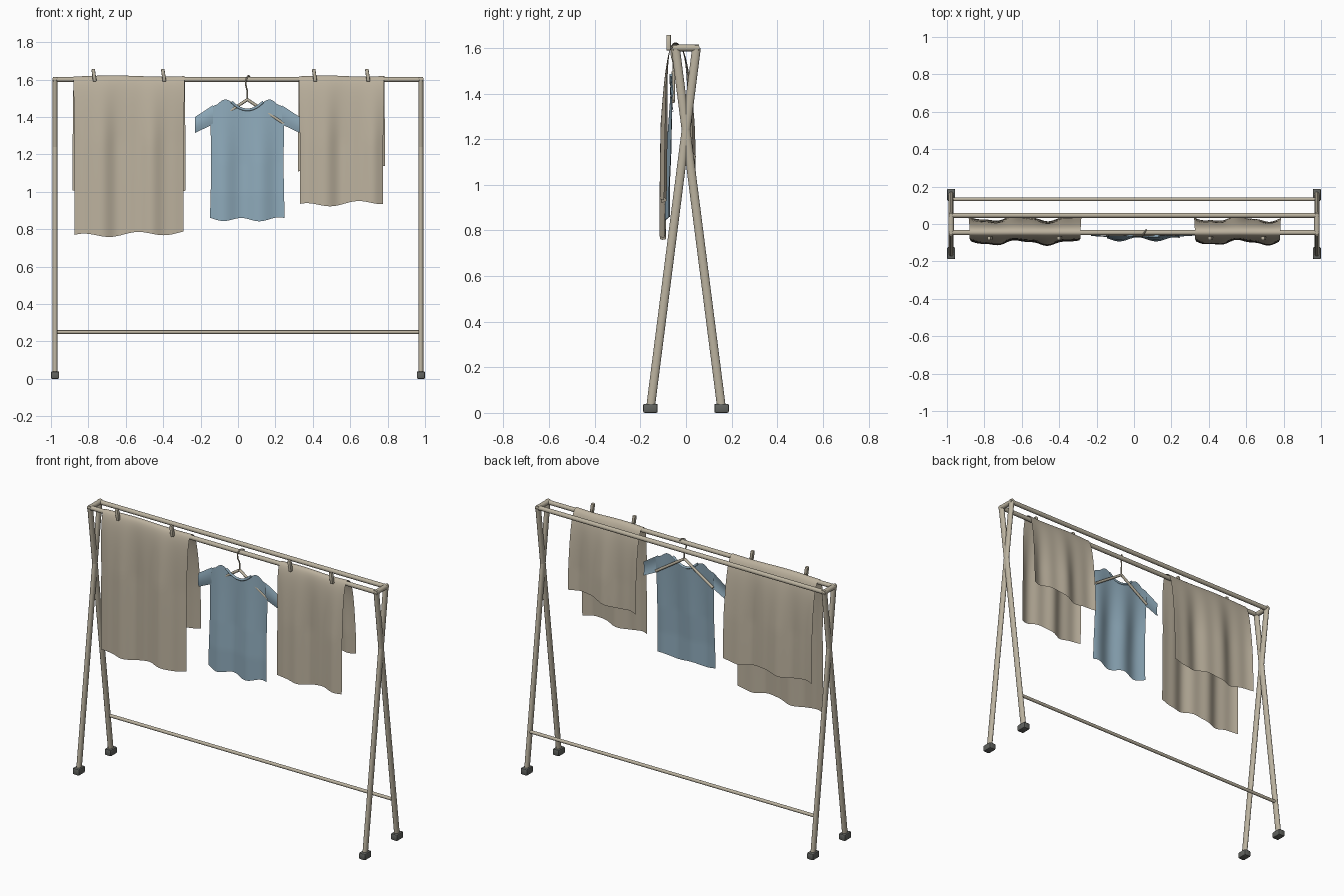
import bpy, bmesh, math
from mathutils import Vector

cube = bpy.data.objects.get("Cube")
if cube:
    bpy.data.objects.remove(cube, do_unlink=True)


def material(name, rgb):
    m = bpy.data.materials.new(name)
    m.use_nodes = True
    m.diffuse_color = (*rgb, 1)
    m.node_tree.nodes["Principled BSDF"].inputs["Base Color"].default_value = (*rgb, 1)
    return m


FRAME = material("beige metal", (0.50, 0.45, 0.35))
LINEN = material("linen cloth", (0.50, 0.44, 0.34))
BLUE = material("blue cloth", (0.27, 0.40, 0.49))
RUBBER = material("dark grey rubber", (0.12, 0.125, 0.115))


def make(name, bm, mat, smooth=True):
    mesh = bpy.data.meshes.new(name)
    bm.to_mesh(mesh)
    bm.free()
    mesh.materials.append(mat)
    ob = bpy.data.objects.new(name, mesh)
    bpy.context.collection.objects.link(ob)
    if smooth:
        bpy.ops.object.select_all(action="DESELECT")
        ob.select_set(True)
        bpy.context.view_layer.objects.active = ob
        bpy.ops.object.shade_smooth_by_angle(angle=math.radians(40))
    return ob


def rod(name, a, b, rx, ry=None, mat=FRAME, sides=16):
    """Capped cylinder from a to b, optionally oval."""
    a, b = Vector(a), Vector(b)
    bm = bmesh.new()
    bmesh.ops.create_cone(bm, cap_ends=True, segments=sides, radius1=1, radius2=1, depth=1)
    bmesh.ops.scale(bm, vec=(rx, ry or rx, (b - a).length), verts=bm.verts)
    ob = make(name, bm, mat)
    ob.rotation_mode = "QUATERNION"
    ob.rotation_quaternion = Vector((0, 0, 1)).rotation_difference(b - a)
    ob.location = (a + b) / 2
    return ob


def block(name, centre, size, bevel, mat, tilt=(0, 0, 0)):
    bm = bmesh.new()
    bmesh.ops.create_cube(bm, size=1)
    bmesh.ops.scale(bm, vec=size, verts=bm.verts)
    bmesh.ops.bevel(bm, geom=bm.edges[:], offset=bevel, segments=2, affect="EDGES", profile=0.5)
    ob = make(name, bm, mat)
    ob.location, ob.rotation_euler = centre, tilt
    return ob


def wire(name, points, radius, mat):
    """Round wire through points, as a smooth curve."""
    cu = bpy.data.curves.new(name, "CURVE")
    cu.dimensions = "3D"
    cu.bevel_depth, cu.bevel_resolution, cu.use_fill_caps = radius, 3, True
    sp = cu.splines.new("BEZIER")
    sp.bezier_points.add(len(points) - 1)
    for p, co in zip(sp.bezier_points, points):
        p.co = co
        p.handle_left_type = p.handle_right_type = "AUTO"
    cu.materials.append(mat)
    ob = bpy.data.objects.new(name, cu)
    bpy.context.collection.objects.link(ob)
    return ob


def sheet(name, func, nu, nv, mat):
    """Cloth surface from func(u, v), both 0 to 1."""
    bm = bmesh.new()
    rows = [[bm.verts.new(func(i / nu, j / nv)) for i in range(nu + 1)] for j in range(nv + 1)]
    for r, s in zip(rows, rows[1:]):
        for i in range(nu):
            bm.faces.new((r[i], r[i + 1], s[i + 1], s[i]))
    bmesh.ops.recalc_face_normals(bm, faces=bm.faces)
    return make(name, bm, mat)


# Crossed legs, feet and end bars
RAIL_Y, TOP, FOOT_Y, END = 0.046, 1.6, 0.156, 0.978
for side, sx in (("left", 1), ("right", -1)):
    x = sx * END
    for part, sy in (("front", -1), ("back", 1)):
        rod(f"{part}_leg_{side}", (x, sy * FOOT_Y, 0.02), (x, -sy * RAIL_Y, TOP), 0.0135, 0.019)
        block(f"{part}_foot_{side}", (x, sy * FOOT_Y, 0.02), (0.044, 0.064, 0.04), 0.007, RUBBER)
    rod(f"end_bar_{side}", (x, -RAIL_Y - 0.012, TOP), (x, RAIL_Y + 0.012, TOP), 0.015)

# Long rails
for part, sy in (("front", -1), ("back", 1)):
    rod(f"{part}_rail", (-END - 0.01, sy * RAIL_Y, TOP), (END + 0.01, sy * RAIL_Y, TOP), 0.0135)
rod("lower_rail", (-END, 0.132, 0.25), (END, 0.132, 0.25), 0.010)


# Towels draped over the front rail
def towel(name, x0, x1, front_z, back_z, back_slope, folds, phase):
    def func(u, v):
        t = 2 * v - 1                      # -1 front hem, 0 rail, 1 back hem
        front = t < 0
        wave = math.sin(folds * math.tau * u + phase) + 0.35 * math.sin(2.3 * folds * math.tau * u)
        hem = front_z + 0.018 * (u - 0.5) if front else back_z + back_slope * (u - 0.5)
        hem += 0.011 * math.sin(folds * math.tau * u + phase + 1.5)
        top = 1.619 + 0.003 * math.sin(7 * u + phase)
        d = (top - hem) * abs(t) ** 2
        grow = min(1, d / 0.35)
        if front:
            y = -0.046 - 0.058 * (1 - math.exp(-math.sqrt(d / 0.1)))
        else:
            y = -0.046 + 0.088 * (1 - math.exp(-math.sqrt(d / 0.15)))
        x = x0 + (x1 - x0) * u + (0.006 * grow * (1 - 2 * u) if front else 0.004 * grow * (2 * u - 1))
        return x, y - 0.012 * grow * wave, top - d
    return sheet(name, func, 48, 56, LINEN)


towel("large_towel", -0.88, -0.285, 0.773, 1.0, 0.0, 2, -0.9)
towel("small_towel", 0.325, 0.782, 0.936, 1.125, 0.05, 1.6, -0.6)

# Clothes pegs
for i, x in enumerate((-0.77, -0.398, 0.409, 0.693)):
    block(f"peg_{i + 1}", (x, -0.076, 1.623), (0.019, 0.02, 0.068), 0.004, FRAME, (0, -0.14, 0))

# Shirt
CX = 0.05


def shirt_y(x, z):
    d = 1.49 - z
    return -0.06 - 0.022 * min(1, d / 0.5) - 0.011 * min(1, 0.15 + d / 0.4) * math.sin(32 * (x - CX) - 0.6)


def shirt_top(s):
    """Height of neckline and shoulder at distance s from the middle."""
    if s < 0.085:
        return 1.438 + 0.042 * (s / 0.085) ** 2
    k = (s - 0.085) / 0.12
    return 1.48 + 0.016 * math.sin(math.pi * min(1, k * 1.6)) - 0.032 * k ** 2


def body(u, v):
    x = CX + (u - 0.5) * 0.40
    top = shirt_top(abs(x - CX))
    hem = 0.851 + 0.009 * math.sin(32 * (x - CX) + 2.6) + 0.12 * (x - CX) ** 2
    z = top + (hem - top) * v
    x = CX + (x - CX) * (1 - 0.03 * math.sin(math.pi * v))
    return x, shirt_y(x, z), z


sheet("shirt_body", body, 48, 32, BLUE)

for side, sx in (("left", 1), ("right", -1)):
    def sleeve(u, v, sx=sx):
        s = 0.185 + 0.095 * u
        top, low = 1.462 - 0.062 * u, 1.36 - 0.045 * u
        y = shirt_y(CX + sx * 0.185, 1.4) + 0.006 * u - 0.007 * math.sin(math.pi * v)
        return CX + sx * s, y, top + (low - top) * v
    sheet(f"sleeve_{side}", sleeve, 10, 10, BLUE)

# Collar band along the neckline
wire("collar", [(CX + s, shirt_y(CX + s, 1.45) - 0.002, shirt_top(abs(s)) + 0.001)
                for s in (-0.085, -0.045, 0, 0.045, 0.085)], 0.007, BLUE)

# Hanger with sloping arms and a hook over the front rail
for side, sx in (("left", 1), ("right", -1)):
    rod(f"hanger_arm_{side}", (CX, -0.056, 1.493), (CX + sx * 0.195, -0.056, 1.365), 0.008, sides=12)
wire("hanger_hook", [(CX, -0.056, 1.49), (CX, -0.056, 1.535), (CX - 0.008, -0.064, 1.575),
                     (CX - 0.004, -0.062, 1.606), (CX + 0.006, -0.046, 1.62),
                     (CX + 0.016, -0.030, 1.61)], 0.004, FRAME)
